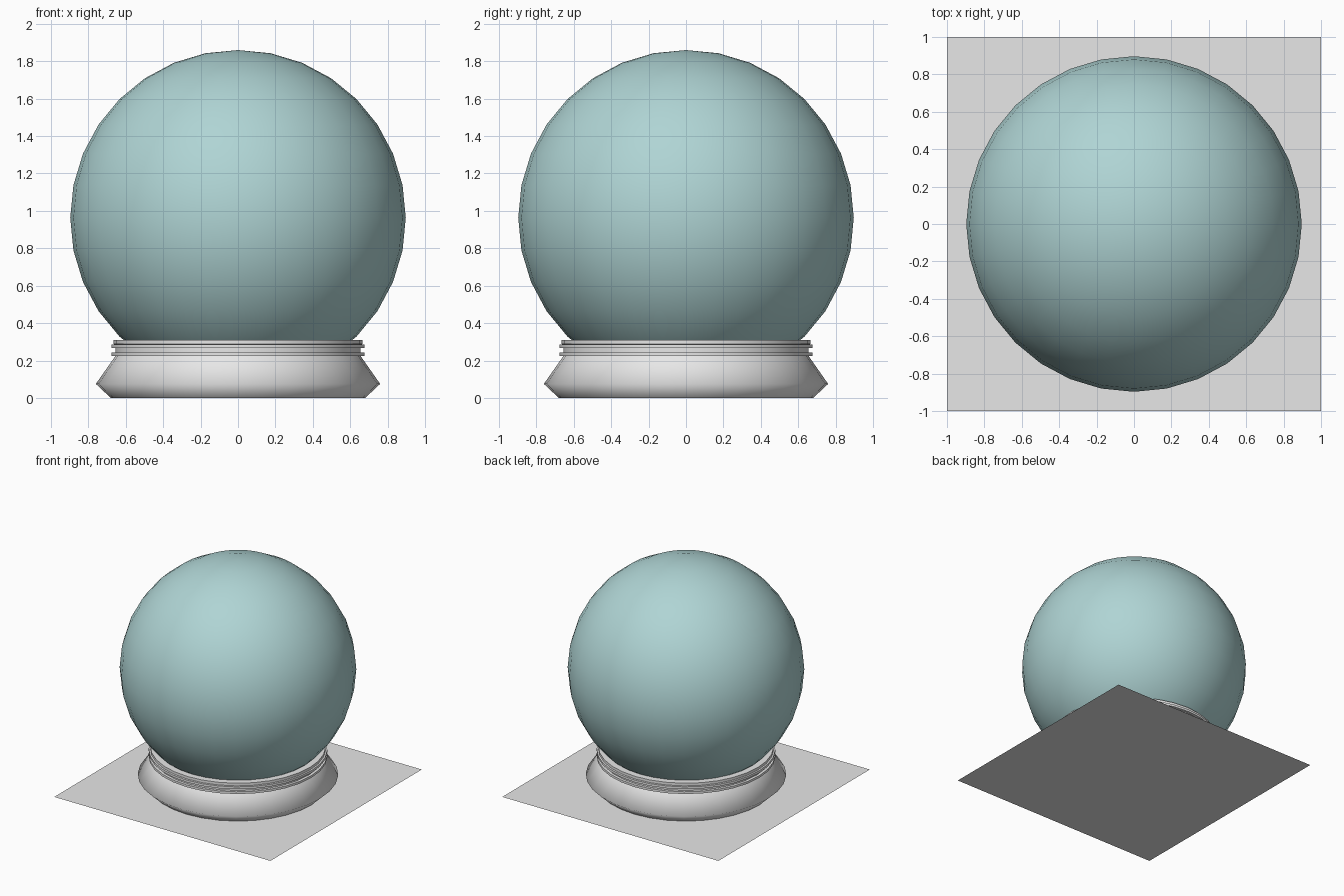
import bpy
import bmesh
import math

cube = bpy.data.objects.get("Cube")
if cube:
    bpy.data.objects.remove(cube, do_unlink=True)

SIDES = 32


def make_material(name, rgb):
    mat = bpy.data.materials.new(name)
    mat.use_nodes = True
    mat.diffuse_color = (*rgb, 1)
    mat.node_tree.nodes["Principled BSDF"].inputs["Base Color"].default_value = (*rgb, 1)
    return mat


def finish(bm, name, mat, sharp_angle=180):
    mesh = bpy.data.meshes.new(name)
    bm.normal_update()
    bm.to_mesh(mesh)
    bm.free()
    obj = bpy.data.objects.new(name, mesh)
    bpy.context.collection.objects.link(obj)
    mesh.materials.append(mat)
    bpy.ops.object.select_all(action='DESELECT')
    obj.select_set(True)
    bpy.context.view_layer.objects.active = obj
    bpy.ops.object.shade_smooth_by_angle(angle=math.radians(sharp_angle))
    return obj


def lathe(name, profile, mat, sharp_angle=180):
    """Turn a (radius, height) profile, listed bottom to top, about z."""
    bm = bmesh.new()
    rings = []
    for radius, z in profile:
        rings.append([bm.verts.new((radius * math.cos(math.tau * i / SIDES),
                                    radius * math.sin(math.tau * i / SIDES), z))
                      for i in range(SIDES)])
    for low, high in zip(rings, rings[1:]):
        for i in range(SIDES):
            j = (i + 1) % SIDES
            bm.faces.new((low[i], low[j], high[j], high[i]))
    return finish(bm, name, mat, sharp_angle)


glass = make_material("pale teal glass", (0.43, 0.66, 0.66))
grey = make_material("light grey", (0.8, 0.8, 0.8))

# Square ground sheet
bm = bmesh.new()
bmesh.ops.create_grid(bm, x_segments=1, y_segments=1, size=1)
finish(bm, "ground_sheet", grey)

# Globe
bm = bmesh.new()
bmesh.ops.create_uvsphere(bm, u_segments=SIDES, v_segments=16, radius=0.897)
bmesh.ops.translate(bm, verts=bm.verts, vec=(0, 0, 0.963))
finish(bm, "globe", glass)

# Flared foot, softly shaded across its widest edge
lathe("foot", [(0.68, 0), (0.76, 0.075), (0.655, 0.225)], grey)

# Collar with two raised ribs and a rim that closes in on the globe
collar = [(0.65, 0.222)]
for z in (0.225, 0.266):
    collar += [(0.655, z), (0.677, z), (0.677, z + 0.019), (0.655, z + 0.019)]
collar += [(0.665, 0.288), (0.665, 0.31), (0.58, 0.31)]
lathe("collar", collar, grey, 30)
